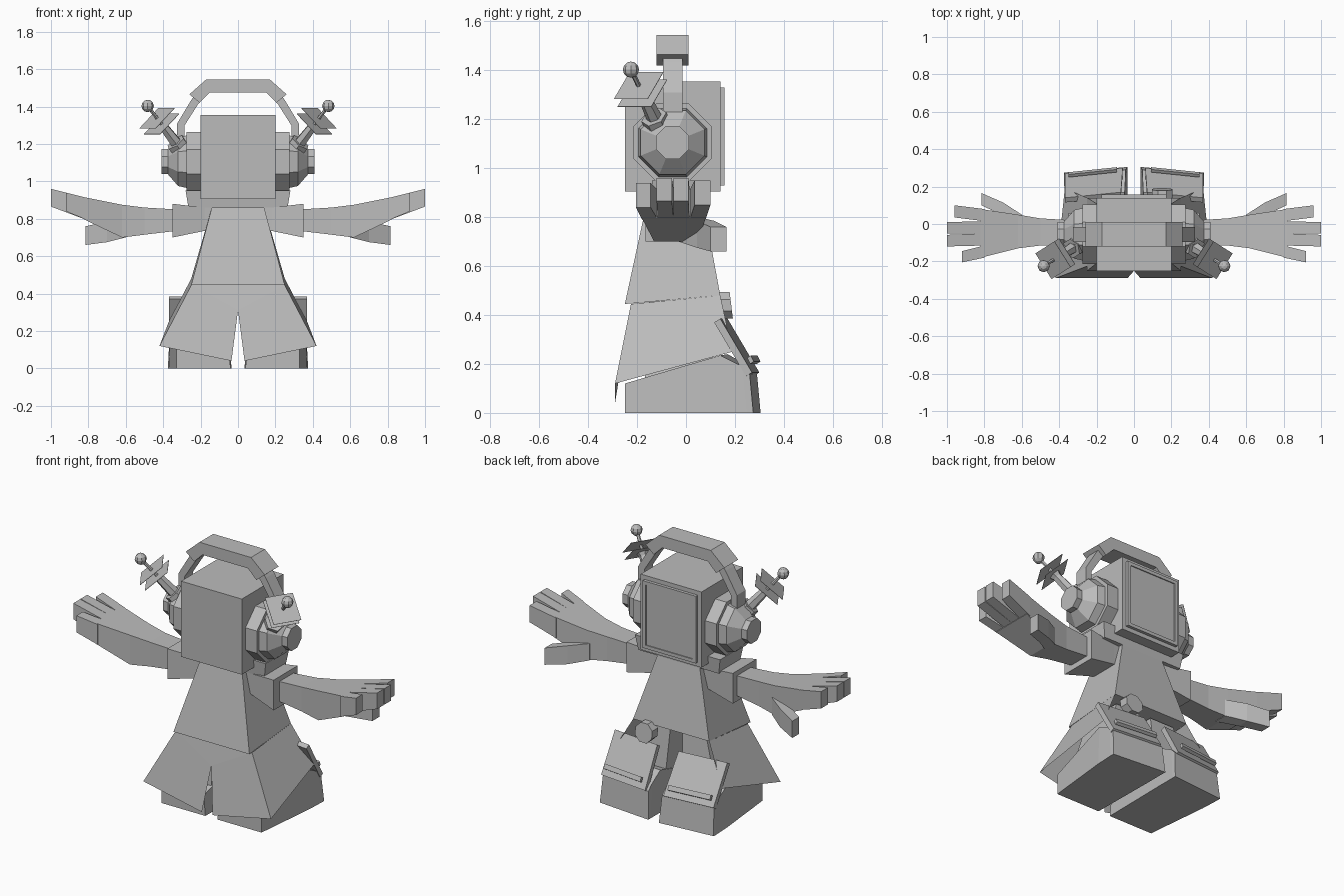
import bpy, bmesh, math
from mathutils import Vector

if "Cube" in bpy.data.objects:
    bpy.data.objects.remove(bpy.data.objects["Cube"])

grey = bpy.data.materials.new("plain grey")
grey.diffuse_color = (0.5, 0.5, 0.5, 1)
grey.use_nodes = True
grey.node_tree.nodes["Principled BSDF"].inputs["Base Color"].default_value = grey.diffuse_color


def finish(name, bm):
    bmesh.ops.recalc_face_normals(bm, faces=bm.faces)
    me = bpy.data.meshes.new(name)
    bm.to_mesh(me)
    bm.free()
    me.materials.append(grey)
    ob = bpy.data.objects.new(name, me)
    bpy.context.collection.objects.link(ob)
    return ob


def loft(name, rings, s=1):
    """Skin a list of rings and cap both ends; s = -1 mirrors in x."""
    bm = bmesh.new()
    vs = [[bm.verts.new((s * p[0], p[1], p[2])) for p in r] for r in rings]
    n = len(vs[0])
    for a, b in zip(vs, vs[1:]):
        for i in range(n):
            j = (i + 1) % n
            bm.faces.new((a[i], a[j], b[j], b[i]))
    bm.faces.new(vs[0])
    bm.faces.new(vs[-1])
    return finish(name, bm)


def sheet(name, polys, s=1):
    bm = bmesh.new()
    for poly in polys:
        bm.faces.new([bm.verts.new((s * x, y, z)) for x, y, z in poly])
    bmesh.ops.remove_doubles(bm, verts=bm.verts, dist=1e-4)
    return finish(name, bm)


def xring(x, y0, y1, z0, z1):
    return [(x, y0, z0), (x, y1, z0), (x, y1, z1), (x, y0, z1)]


def zring(z, x0, x1, y0, y1, zb=None):
    zb = z if zb is None else zb
    return [(x0, y0, z), (x1, y0, z), (x1, y1, zb), (x0, y1, zb)]


def box(name, x0, x1, y0, y1, z0, z1, s=1):
    return loft(name, [zring(z0, x0, x1, y0, y1), zring(z1, x0, x1, y0, y1)], s)


def octa(x, r, cy=-0.055, cz=1.105):
    """Octagon facing x, r measured to the flats."""
    R = r / math.cos(math.pi / 8)
    return [(x, cy + R * math.cos(math.pi / 8 + k * math.pi / 4),
             cz + R * math.sin(math.pi / 8 + k * math.pi / 4)) for k in range(8)]


def tube_ring(c, u, v, r, n):
    return [c + u * r * math.cos(2 * math.pi * (k + .5) / n)
            + v * r * math.sin(2 * math.pi * (k + .5) / n) for k in range(n)]


# Head with a raised screen on its +y side
box("head", -.2, .2, -.25, .14, .905, 1.355)
loft("screen_frame", [[(x, y, z) for x, z in
     ((-w, .93 + d), (w, .93 + d), (w, 1.33 - d), (-w, 1.33 - d))]
     for y, w, d in ((.14, .175, 0), (.158, .175, 0), (.158, .155, .02), (.152, .155, .02))])
loft("collar", [zring(.86, -.265, .265, -.13, .07), zring(.95, -.28, .28, -.14, .08)])

# Coat body, flaring downwards
loft("torso", [zring(.445, -.25, .25, -.25, .14, .48), zring(.86, -.14, .14, -.16, .07)])

# Round pendant hanging at the waist
loft("pendant", [[(.15 + (p[1] + .055), y - .12 * (p[2] - 1.105), p[2] - 1.105 + .44)
     for p in octa(0, .055)] for y in (.13, .185)])

# Raised headband and its pad
band = ((.325, 1.2), (.325, 1.31), (.25, 1.435), (.22, 1.475))
band_in = ((.285, 1.2), (.285, 1.30), (.215, 1.41), (.19, 1.44))
outer = ((.26, 1.465), (.17, 1.545), (-.17, 1.545), (-.26, 1.465))
inner = ((.205, 1.42), (.15, 1.475), (-.15, 1.475), (-.205, 1.42))


def strap(name, out, inn, y0, y1, s=1):
    loft(name, [[(a[0], y0, a[1]), (a[0], y1, a[1]), (b[0], y1, b[1]), (b[0], y0, b[1])]
                for a, b in zip(out, inn)], s)


strap("headband_pad", outer, inner, -.12, .01)

for s, side in ((1, "right"), (-1, "left")):
    strap("headband_" + side, band, band_in, -.095, -.015, s)

    # Ear cup: wide ring, tapered shell and cap
    loft("ear_ring_" + side, [octa(.19, .16), octa(.275, .16)], s)
    loft("ear_cup_" + side, [octa(.275, .14), octa(.32, .13), octa(.375, .067),
                             octa(.41, .067)], s)

    # Antenna: socket, stem, two square dish plates, rod and ball
    a, b = Vector((.30, -.11, 1.165)), Vector((.483, -.225, 1.403))
    w = (b - a).normalized()
    u = w.cross(Vector((0, 0, 1))).normalized()
    v = u.cross(w)

    def spindle(name, profile, n):
        loft(name + "_" + side, [tube_ring(a + w * d, u, v, r, n) for d, r in profile], s)

    spindle("antenna_socket", ((.0, .055), (.06, .055)), 6)
    spindle("antenna_stem", ((.06, .032), (.17, .026), (.19, .035)), 6)
    spindle("dish_back", ((.190, .115), (.192, .115)), 4)
    spindle("dish_front", ((.232, .115), (.234, .115)), 4)
    spindle("antenna_rod", ((.18, .01), (.30, .01)), 6)
    bm = bmesh.new()
    bmesh.ops.create_uvsphere(bm, u_segments=8, v_segments=6, radius=.033)
    bmesh.ops.translate(bm, verts=bm.verts, vec=(s * b.x, b.y, b.z))
    finish("antenna_ball_" + side, bm)

    # Sleeve, arm and hand
    loft("sleeve_" + side, [xring(.1, -.12, .04, .75, .86),
                            xring(.18, -.13, .045, .735, .86),
                            xring(.35, -.165, .06, .70, .88)], s)
    loft("arm_" + side, [xring(.33, -.11, .02, .735, .85),
                         xring(.50, -.115, .03, .715, .86),
                         xring(.62, -.13, .05, .70, .875),
                         xring(.82, -.18, .08, .795, .915)], s)
    fingers = ((-.18, -.115, -.205, -.145, .92, .84, .94),
               (-.115, -.05, -.12, -.058, 1.0, .865, .96),
               (-.05, .015, -.052, .01, 1.0, .865, .96),
               (.015, .08, .035, .10, .96, .85, .95))
    for i, (y0, y1, t0, t1, x, z0, z1) in enumerate(fingers):
        loft(f"finger_{i + 1}_{side}", [xring(.80, y0, y1, .79, .91),
                                        xring(x, t0, t1, z0, z1)], s)
    loft("thumb_" + side, [xring(.60, -.03, .05, .70, .80),
                           xring(.70, .045, .115, .675, .785),
                           xring(.815, .10, .165, .66, .76)], s)

    # Split coat skirt: front panel and side panel
    hip_f, hem_f = (.25, -.225, .445), (.42, -.29, .12)
    hip_b, hem_b = (.25, .14, .48), (.37, .19, .25)
    sheet("skirt_" + side, [[(0, -.225, .445), hip_f, (0, -.25, .31)],
                            [hip_f, hem_f, (.035, -.29, .04), (0, -.25, .31)],
                            [hip_f, hip_b, hem_b, hem_f]], s)

    # Leg and wedge shoe, wider at the toe
    loft("leg_" + side, [zring(.12, .06, .3, -.17, .12), zring(.46, .04, .2, -.15, .09)], s)
    loft("shoe_" + side, [
        [(.04, -.25, 0), (.33, -.25, 0), (.33, -.25, .12), (.05, -.25, .12)],
        [(.035, .17, 0), (.37, .14, 0), (.36, .14, .235), (.05, .17, .24)],
        [(.035, .28, 0), (.375, .25, 0), (.365, .23, .19), (.045, .26, .19)],
        [(.035, .305, 0), (.375, .275, 0), (.365, .26, .16), (.045, .29, .16)]], s)

    # Sloping shoe flap with a strap bar
    flap = [(.07, .17, .385), (.37, .14, .385), (.37, .27, .165), (.06, .30, .165)]
    loft("shoe_flap_" + side, [flap, [(x, y - .025, z - .015) for x, y, z in flap]], s)
    bar = [(.09, .277, .225), (.35, .25, .225), (.35, .262, .2), (.09, .289, .2)]
    loft("strap_bar_" + side, [bar, [(x, y + .015, z + .01) for x, y, z in bar]], s)
